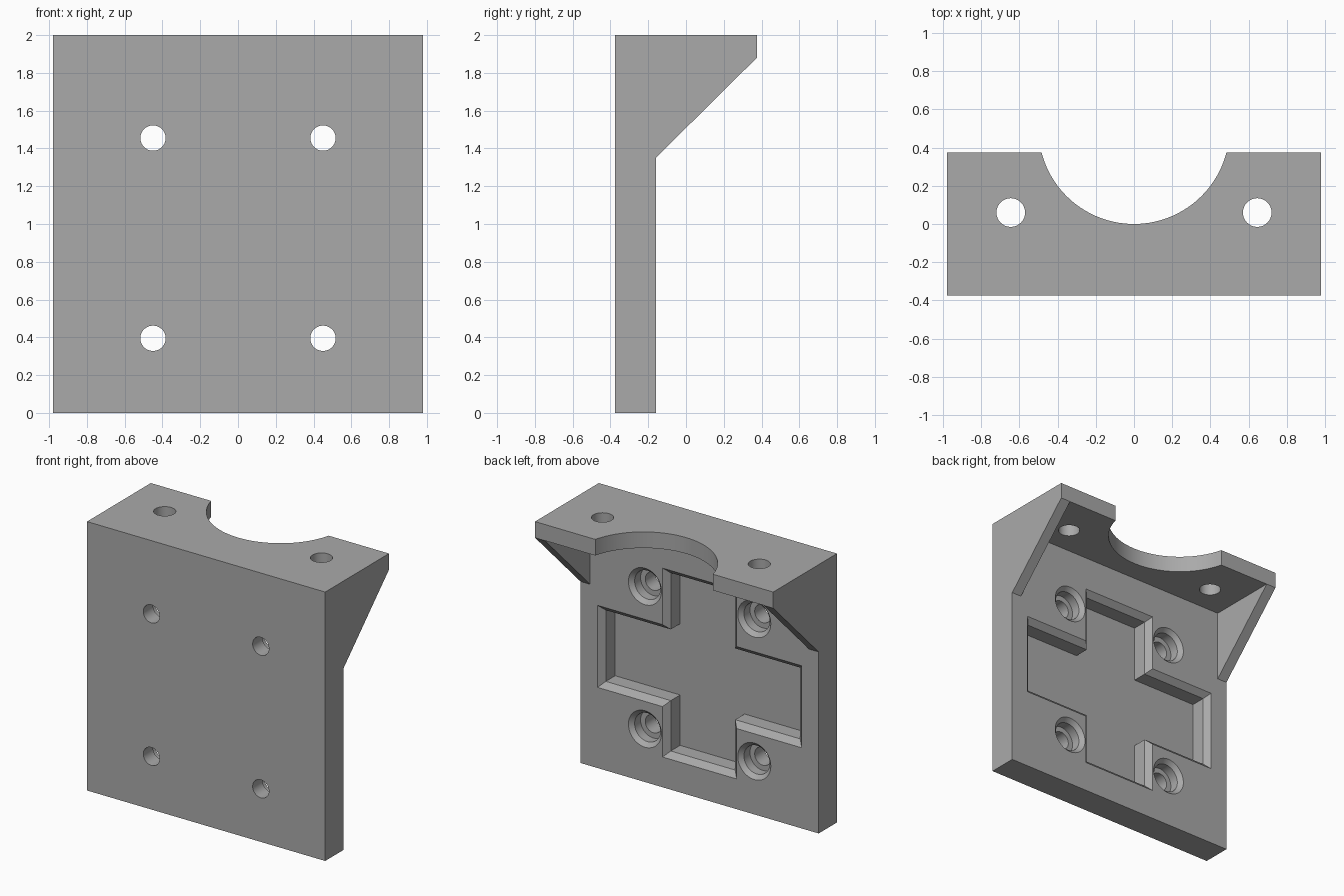
import bpy
import bmesh
import math

old = bpy.data.objects.get("Cube")
if old:
    bpy.data.objects.remove(old, do_unlink=True)

grey = bpy.data.materials.new("plain grey")
grey.use_nodes = True
colour = (0.4, 0.4, 0.4, 1)
grey.diffuse_color = colour
grey.node_tree.nodes["Principled BSDF"].inputs["Base Color"].default_value = colour


def loft(name, loops):
    """Closed solid through a stack of matching point loops."""
    bm = bmesh.new()
    rings = [[bm.verts.new(p) for p in loop] for loop in loops]
    count = len(rings[0])
    bm.faces.new(rings[0])
    bm.faces.new(rings[-1])
    for low, high in zip(rings, rings[1:]):
        for i in range(count):
            j = (i + 1) % count
            bm.faces.new((low[i], low[j], high[j], high[i]))
    bmesh.ops.recalc_face_normals(bm, faces=bm.faces)
    mesh = bpy.data.meshes.new(name)
    bm.to_mesh(mesh)
    bm.free()
    mesh.materials.append(grey)
    obj = bpy.data.objects.new(name, mesh)
    bpy.context.collection.objects.link(obj)
    return obj


def circle(radius, segments):
    angles = [math.tau * i / segments for i in range(segments)]
    return [(radius * math.cos(a), radius * math.sin(a)) for a in angles]


def side_prism(name, profile, half):
    return loft(name, [[(x, y, z) for y, z in profile] for x in (-half, half)])


def upright_hole(name, x, y, radius, segments):
    return loft(name, [[(x + u, y + v, z) for u, v in circle(radius, segments)]
                       for z in (1.7, 2.2)])


def cross(y, inset):
    """Plus-shaped outline in the plane of the back plate."""
    a, b = 0.305 - inset, 0.84 - inset
    bottom, top = 0.225 + inset, 1.63 - inset
    low, high = 0.6 + inset, 1.21 - inset
    right = [(a, bottom), (a, low), (b, low), (b, high), (a, high), (a, top)]
    left = [(-x, z) for x, z in reversed(right)]
    return [(x, y, z) for x, z in right + left]


FRONT, BACK, RIM = -0.375, -0.16, 0.375
SHELF = 1.88

# Bracket silhouette with sloping gussets
bracket = side_prism("bracket", [(FRONT, 0), (BACK, 0), (BACK, 1.35),
                                 (RIM, SHELF), (RIM, 2), (FRONT, 2)], 0.98)

# Space between the gussets, below the shelf
cutters = [side_prism("gusset_gap_cutter", [(BACK, 1.1), (0.6, 1.1),
                                            (0.6, SHELF), (BACK, SHELF)], 0.9)]

# Round recess and bolt holes in the shelf
cutters.append(upright_hole("shelf_recess_cutter", 0, 0.5, 0.5, 128))
for x in (-0.645, 0.645):
    cutters.append(upright_hole("shelf_hole_cutter", x, 0.06, 0.075, 48))

# Cross pocket with a bevelled rim
cutters.append(loft("cross_pocket_cutter", [
    cross(BACK + 0.005, -0.005), cross(BACK - 0.04, 0.04), cross(BACK - 0.15, 0.04)]))

# Counterbored screw holes with a bevelled rim: (depth from back, radius)
steps = [(-0.005, 0.141), (0.03, 0.106), (0.1, 0.106), (0.1, 0.067), (0.3, 0.067)]
for x in (-0.45, 0.45):
    for z in (0.395, 1.455):
        cutters.append(loft("screw_hole_cutter", [
            [(x + u, BACK - depth, z + v) for u, v in circle(radius, 48)]
            for depth, radius in steps]))

# Apply the cuts
bpy.ops.object.select_all(action="DESELECT")
bracket.select_set(True)
bpy.context.view_layer.objects.active = bracket
for cutter in cutters:
    cutter.hide_render = True
    cut = bracket.modifiers.new("cut", "BOOLEAN")
    cut.operation = "DIFFERENCE"
    cut.solver = "EXACT"
    cut.object = cutter
    bpy.ops.object.modifier_apply(modifier=cut.name)
    bpy.data.objects.remove(cutter, do_unlink=True)

bpy.ops.object.shade_smooth_by_angle(angle=math.radians(30))
